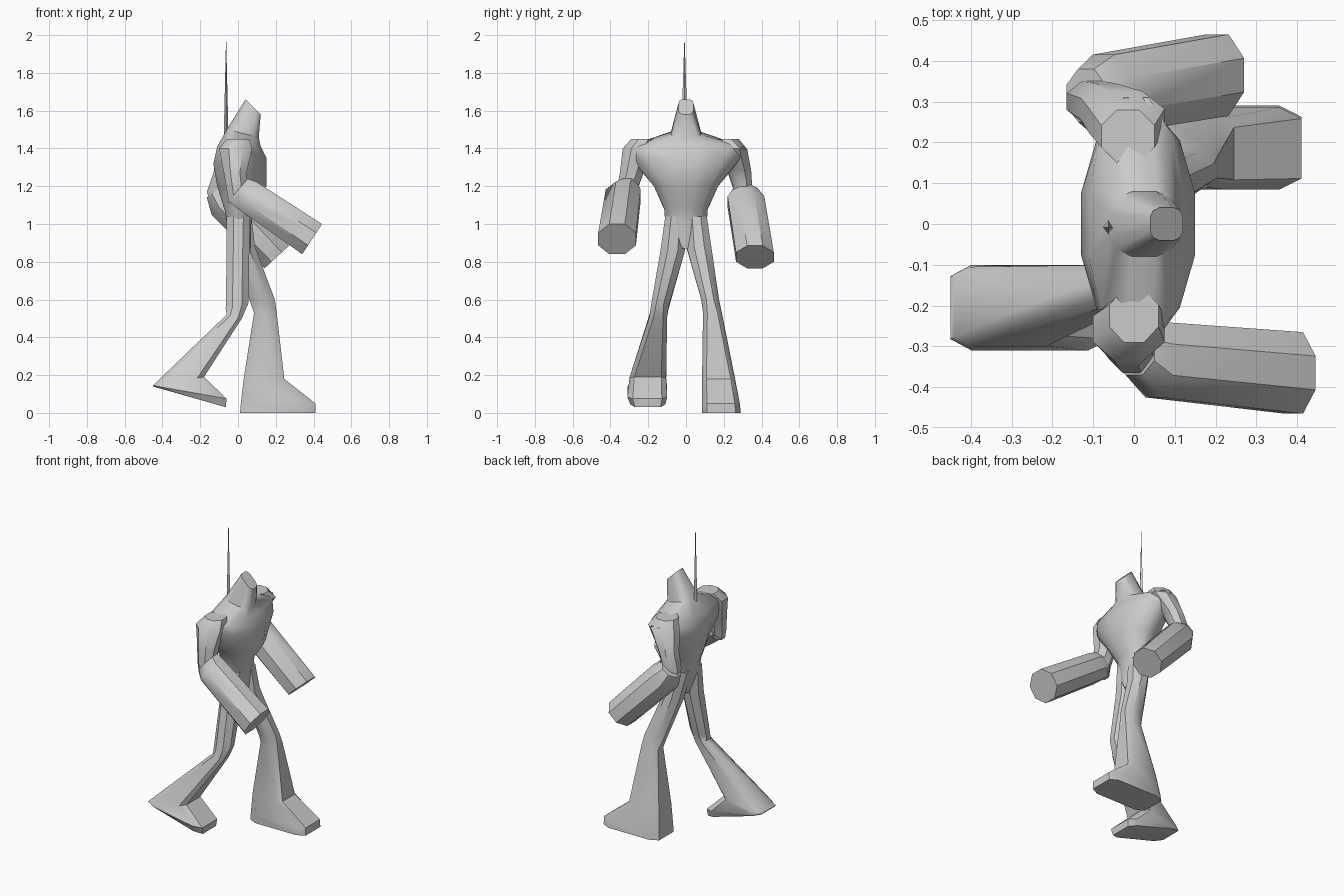
import bpy, bmesh, math
from mathutils import Vector


def ring(xb, zb, xf, zf, y0, y1, n, e):
    """Cross-section between a back and a front point, spanning y0..y1; small e is boxier."""
    c = Vector(((xb + xf) / 2, (y0 + y1) / 2, (zb + zf) / 2))
    u = Vector(((xf - xb) / 2, 0, (zf - zb) / 2))
    v = Vector((0, (y1 - y0) / 2, 0))
    k = math.cos(math.pi / n)
    shape = lambda t: math.copysign(abs(t / k) ** e, t)
    angles = [2 * math.pi * (i + 0.5) / n for i in range(n)]
    return [c + u * shape(math.cos(a)) + v * shape(math.sin(a)) for a in angles]


def loft(name, stations, n=8, e=1.0, angle=40):
    """Skin a list of stations; a station may end with its own boxiness."""
    bm = bmesh.new()
    loops = []
    for s in stations:
        box = s[6] if len(s) > 6 else e
        loops.append([bm.verts.new(p) for p in ring(*s[:6], n, box)])
    for a, b in zip(loops, loops[1:]):
        for i in range(n):
            j = (i + 1) % n
            bm.faces.new((a[i], a[j], b[j], b[i]))
    bm.faces.new(loops[0])
    bm.faces.new(loops[-1][::-1])
    bmesh.ops.recalc_face_normals(bm, faces=bm.faces)
    me = bpy.data.meshes.new(name)
    bm.to_mesh(me)
    bm.free()
    ob = bpy.data.objects.new(name, me)
    bpy.context.collection.objects.link(ob)
    bpy.ops.object.select_all(action='DESELECT')
    ob.select_set(True)
    bpy.context.view_layer.objects.active = ob
    bpy.ops.object.shade_smooth_by_angle(angle=math.radians(angle))
    return ob


# Torso with hooded head, wide shoulders, chest and waist
torso = [(0.04, 1.66, 0.12, 1.58, 0.04, 0.6), (-0.06, 1.50, 0.11, 1.46, 0.08, 0.8),
         (-0.11, 1.41, 0.12, 1.41, 0.31, 1), (-0.13, 1.32, 0.15, 1.35, 0.28, 1),
         (-0.11, 1.20, 0.15, 1.20, 0.17, 1), (-0.07, 1.07, 0.08, 1.09, 0.115, 1),
         (-0.06, 1.00, 0.07, 1.00, 0.11, 1), (-0.02, 0.87, 0.07, 0.87, 0.02, 1)]
loft("torso", [(a, b, c, d, -h, h, e) for a, b, c, d, h, e in torso], n=12)

# Upper arms
loft("right_upper_arm", [
    (-0.06, 1.45, 0.06, 1.45, -0.29, -0.16), (-0.10, 1.40, 0.075, 1.40, -0.335, -0.18),
    (-0.075, 1.27, 0.045, 1.27, -0.35, -0.225), (-0.06, 1.18, 0.05, 1.20, -0.365, -0.255),
    (-0.05, 1.11, 0.05, 1.16, -0.36, -0.26)])
loft("left_upper_arm", [
    (-0.08, 1.45, 0.05, 1.45, 0.15, 0.28), (-0.11, 1.38, 0.075, 1.40, 0.18, 0.325),
    (-0.13, 1.27, -0.01, 1.29, 0.22, 0.345), (-0.165, 1.17, -0.04, 1.22, 0.25, 0.35),
    (-0.14, 1.10, -0.04, 1.16, 0.25, 0.35)])

# Thick forearm cuffs
loft("right_forearm", [
    (-0.05, 1.12, 0.05, 1.24, -0.37, -0.25), (0.0, 1.08, 0.095, 1.225, -0.425, -0.24),
    (0.34, 0.84, 0.445, 1.0, -0.465, -0.265)])
loft("left_forearm", [
    (-0.165, 1.14, -0.07, 1.21, 0.25, 0.38), (-0.14, 1.05, -0.01, 1.185, 0.22, 0.415),
    (0.14, 0.765, 0.27, 0.885, 0.265, 0.465)])

# Legs with flared shins and wedge feet
loft("right_leg", [
    (-0.06, 1.04, 0.065, 1.04, -0.11, 0.0), (-0.06, 0.86, 0.06, 0.86, -0.135, -0.005),
    (-0.065, 0.55, 0.055, 0.58, -0.185, -0.09), (-0.06, 0.52, 0.02, 0.50, -0.195, -0.10, 0.7),
    (-0.44, 0.155, -0.18, 0.19, -0.30, -0.105, 0.35),
    (-0.45, 0.145, -0.06, 0.075, -0.31, -0.10, 0.35),
    (-0.45, 0.14, -0.065, 0.03, -0.295, -0.11, 0.35)])
loft("left_leg", [
    (-0.06, 1.04, 0.07, 1.04, 0.0, 0.11), (-0.02, 0.86, 0.09, 0.88, 0.005, 0.135),
    (0.06, 0.60, 0.195, 0.60, 0.08, 0.175), (0.085, 0.53, 0.205, 0.53, 0.09, 0.19, 0.7),
    (0.03, 0.18, 0.245, 0.18, 0.085, 0.26, 0.35),
    (0.015, 0.05, 0.41, 0.05, 0.085, 0.285, 0.35),
    (0.01, 0.0, 0.41, 0.0, 0.085, 0.29, 0.35)])

# Thin spike behind the head
bpy.ops.mesh.primitive_cone_add(vertices=4, radius1=0.02, radius2=0, depth=0.6,
                                location=(-0.063, -0.008, 1.70))
spike = bpy.context.object
spike.name = "spike"
spike.scale = (0.7, 1, 1)
